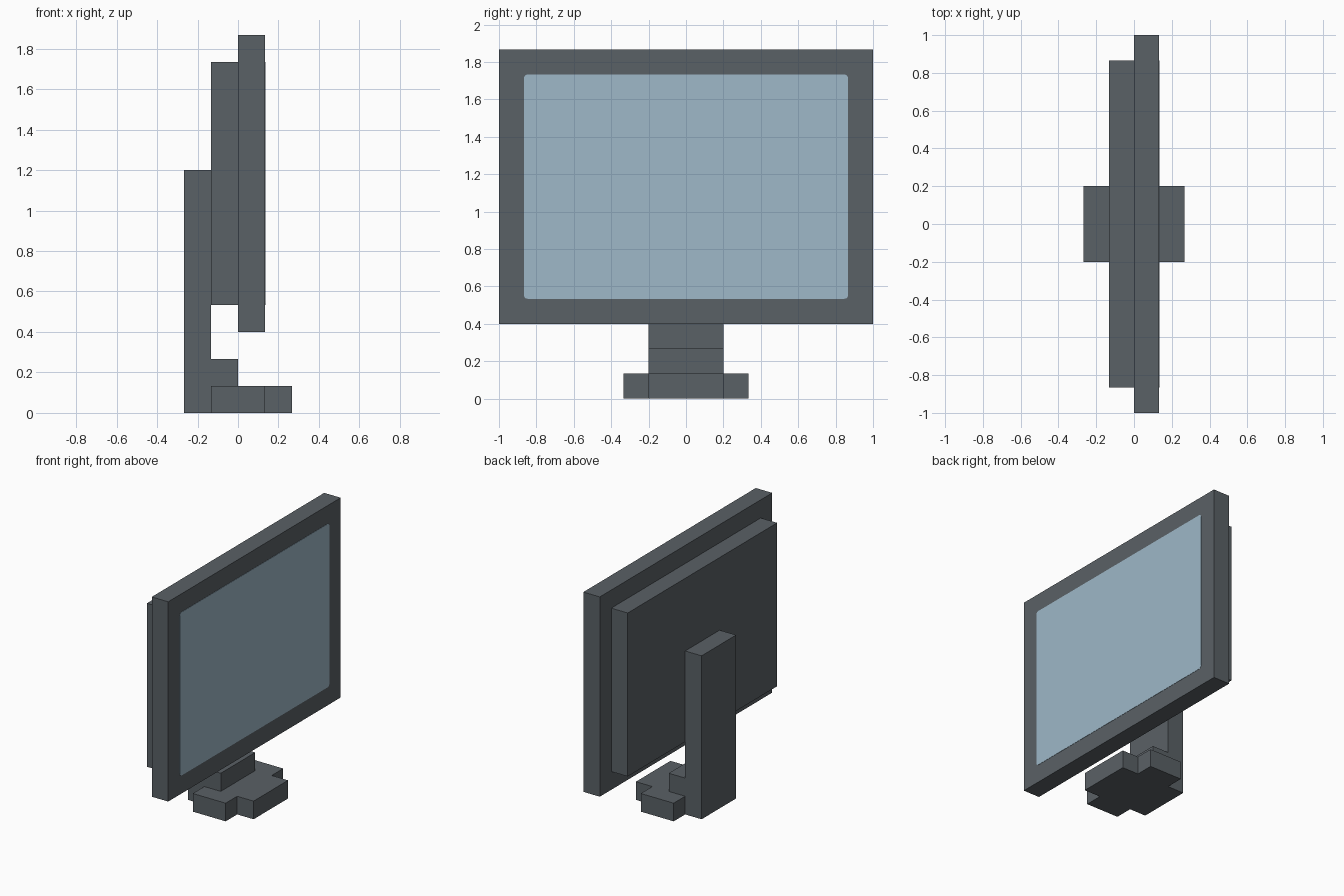
import bpy, bmesh, math
from mathutils import Vector

cube = bpy.data.objects.get("Cube")
if cube:
    bpy.data.objects.remove(cube, do_unlink=True)

U = 2 / 15  # modelling grid unit


def material(name, rgb):
    m = bpy.data.materials.new(name)
    m.use_nodes = True
    m.diffuse_color = (*rgb, 1)
    bsdf = m.node_tree.nodes["Principled BSDF"]
    bsdf.inputs["Base Color"].default_value = (*rgb, 1)
    bsdf.inputs["Roughness"].default_value = 0.7
    return m


casing = material("dark grey casing", (0.102, 0.119, 0.133))
glass = material("pale blue screen", (0.342, 0.479, 0.578))


def extrude(name, outline, depth, mat):
    """Close an outline of 3D points and extrude it along the depth vector."""
    bm = bmesh.new()
    face = bm.faces.new([bm.verts.new(p) for p in outline])
    new = bmesh.ops.extrude_face_region(bm, geom=[face])["geom"]
    bmesh.ops.translate(bm, vec=Vector(depth),
                        verts=[v for v in new if isinstance(v, bmesh.types.BMVert)])
    bmesh.ops.recalc_face_normals(bm, faces=bm.faces)
    mesh = bpy.data.meshes.new(name)
    bm.to_mesh(mesh)
    bm.free()
    mesh.materials.append(mat)
    ob = bpy.data.objects.new(name, mesh)
    bpy.context.collection.objects.link(ob)
    return ob


def panel(name, x0, x1, half_w, z0, z1, mat):
    """Upright slab facing +x."""
    outline = [(x0, -half_w, z0), (x0, half_w, z0), (x0, half_w, z1), (x0, -half_w, z1)]
    return extrude(name, outline, (x1 - x0, 0, 0), mat)


# Display: front frame and thinner rear housing
panel("display_frame", 0, U, 7.5 * U, 3 * U, 14 * U, casing)
panel("rear_housing", -U, 0, 6.5 * U, 4 * U, 13 * U, casing)

# Screen: thin plate with rounded corners
r, hw, hh, zc = 0.02, 6.5 * U, 4.5 * U, 8.5 * U
corners = []
for k, (sy, sz) in enumerate([(1, 1), (-1, 1), (-1, -1), (1, -1)]):
    for i in range(4):
        a = math.radians(90 * k + 30 * i)
        corners.append((U - 0.002, sy * (hw - r) + r * math.cos(a),
                        zc + sz * (hh - r) + r * math.sin(a)))
extrude("screen", corners, (0.004, 0, 0), glass)

# Stand: tall rear arm with a short step over the base
profile = [(-2, 0), (-1, 0), (-1, 1), (0, 1), (0, 2), (-1, 2), (-1, 9), (-2, 9)]
extrude("stand_arm", [(x * U, -1.5 * U, z * U) for x, z in profile],
        (0, 3 * U, 0), casing)

# Base: flat foot with side wings and a front tongue
half = [(-1, -2.5), (1, -2.5), (1, -1.5), (2, -1.5)]
plan = half + [(x, -y) for x, y in reversed(half)]
extrude("stand_base", [(x * U, y * U, 0) for x, y in plan], (0, 0, U), casing)
